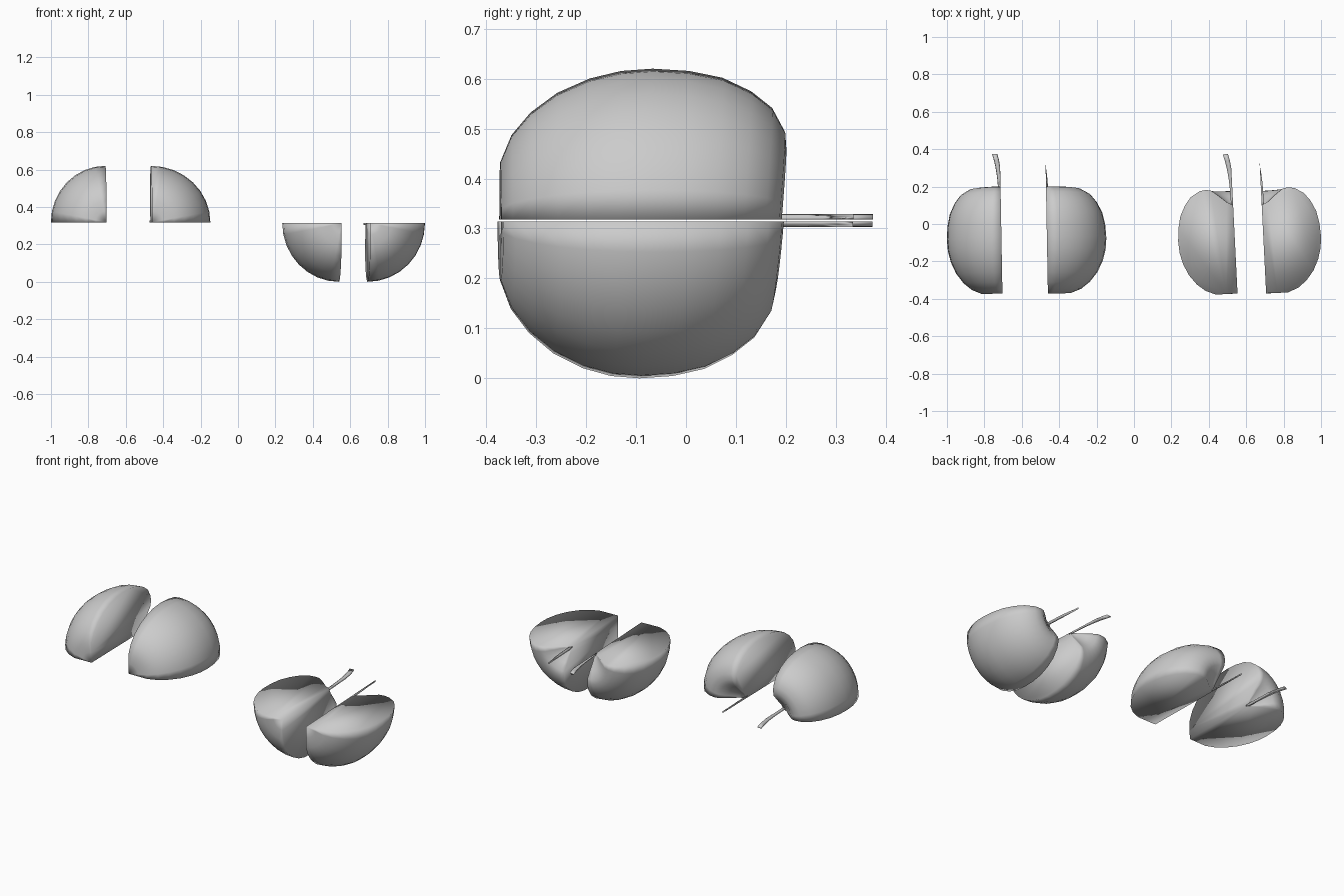
import bpy, bmesh, math

if "Cube" in bpy.data.objects:
    bpy.data.objects.remove(bpy.data.objects["Cube"])

# half profile of the fruit: (radius as fraction of max, position along the core axis y)
PROFILE = [(0, -.371), (.2, -.372), (.38, -.372), (.56, -.35), (.71, -.313), (.84, -.262),
           (.935, -.2), (.985, -.14), (1, -.08), (.985, -.01), (.94, .055), (.85, .112),
           (.74, .155), (.58, .184), (.47, .189), (.38, .185), (.25, .155), (.11, .118), (0, .10)]
SEGS = 8


def finish(bm, name, loc, rot):
    bmesh.ops.remove_doubles(bm, verts=bm.verts, dist=1e-5)
    bmesh.ops.recalc_face_normals(bm, faces=bm.faces)
    for f in bm.faces:
        f.smooth = True
    me = bpy.data.meshes.new(name)
    bm.to_mesh(me)
    bm.free()
    ob = bpy.data.objects.new(name, me)
    bpy.context.collection.objects.link(ob)
    ob.location = loc
    ob.rotation_euler.z = rot
    return ob


def wedge(name, sx, sz, rx, rz, loc, rot):
    """Quarter of a lathed fruit with two flat cut faces."""
    bm = bmesh.new()
    cols = []
    for j in range(SEGS + 1):
        a = math.pi / 2 * j / SEGS
        col = []
        for r, y in PROFILE:
            z = sz * rz * r * math.sin(a)
            lean = .025 * (z / .3) * (y + .372) / .56
            col.append(bm.verts.new((sx * rx * r * math.cos(a), y + lean, z)))
        cols.append(col)
    bmesh.ops.remove_doubles(bm, verts=[], dist=1e-5)
    for a, b in zip(cols, cols[1:]):
        for i in range(len(PROFILE) - 1):
            bm.faces.new((a[i], a[i + 1], b[i + 1], b[i]))
    bm.faces.new(cols[0])
    bm.faces.new(cols[-1])
    finish(bm, name, loc, rot)


def stem(name, sx, sz, loc, rot):
    """Slice of the bent stem left on one quarter."""
    bm = bmesh.new()
    y_end = .375 if sx < 0 else .335
    rings = []
    for k in range(9):
        y = .09 + (y_end - .09) * k / 8
        t = (y - .09) / .285
        c, r = -.028 * t ** 3, .011 + .003 * t
        ring = []
        for j in range(7):
            a = math.pi * j / 6
            x = c + r * math.cos(a)
            x = min(x, 0) if sx < 0 else max(x, 0)
            ring.append(bm.verts.new((x, y, sz * .011 * math.sin(a))))
        rings.append(ring)
    for a, b in zip(rings, rings[1:]):
        for i in range(7):
            n = (i + 1) % 7
            bm.faces.new((a[i], a[n], b[n], b[i]))
    bm.faces.new(rings[0])
    bm.faces.new(rings[-1])
    bmesh.ops.dissolve_degenerate(bm, dist=1e-5, edges=bm.edges)
    finish(bm, name, loc, rot)


# four quarters: name, x side, z side, radius x, radius z, position, turn
QUARTERS = [
    ("upper_left", -1, 1, .292, .302, (-.71, 0, .318), .018),
    ("upper_right", 1, 1, .318, .302, (-.467, 0, .318), .018),
    ("lower_left", -1, -1, .303, .314, (.535, 0, .314), .05),
    ("lower_right", 1, -1, .308, .314, (.688, 0, .314), .05),
]
for n, sx, sz, rx, rz, loc, rot in QUARTERS:
    wedge("fruit_quarter_" + n, sx, sz, rx, rz, loc, rot)
    stem("stem_" + n, sx, sz, loc, rot)
